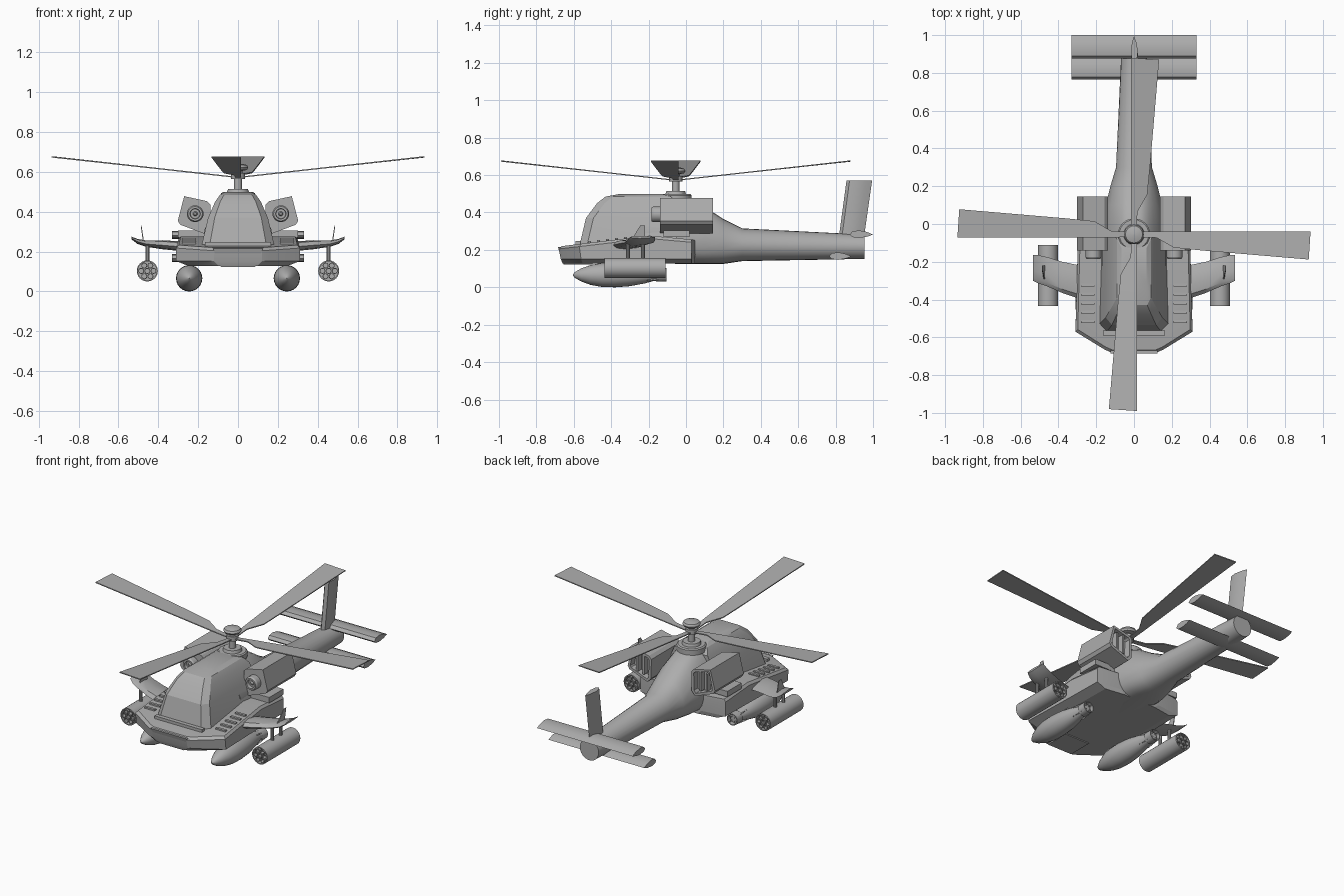
import bpy, bmesh, math

old = bpy.data.objects.get("Cube")
if old:
    bpy.data.objects.remove(old, do_unlink=True)

grey = bpy.data.materials.new("matte grey")
grey.use_nodes = True
COL = (0.42, 0.42, 0.42, 1)
grey.diffuse_color = COL
grey.node_tree.nodes["Principled BSDF"].inputs["Base Color"].default_value = COL


def add(name, bm, mirror=False, angle=30):
    bmesh.ops.recalc_face_normals(bm, faces=bm.faces)
    mesh = bpy.data.meshes.new(name)
    bm.to_mesh(mesh)
    bm.free()
    mesh.materials.append(grey)
    ob = bpy.data.objects.new(name, mesh)
    bpy.context.collection.objects.link(ob)
    bpy.ops.object.select_all(action="DESELECT")
    ob.select_set(True)
    bpy.context.view_layer.objects.active = ob
    bpy.ops.object.shade_smooth_by_angle(angle=math.radians(angle))
    if mirror:
        ob.modifiers.new("mirror", "MIRROR").use_mirror_merge = False
    return ob


def loft(bm, rings, caps=True):
    """Skin a series of closed rings with equal point counts."""
    loops = [[bm.verts.new(p) for p in ring] for ring in rings]
    n = len(loops[0])
    for a, b in zip(loops, loops[1:]):
        for i in range(n):
            j = (i + 1) % n
            bm.faces.new((a[i], a[j], b[j], b[i]))
    if caps:
        bm.faces.new(loops[0])
        bm.faces.new(loops[-1])


def lathe(bm, profile, cx, c, axis="y", n=24, caps=True):
    """Turn (position, radius) pairs about a line along y or z."""
    rings = []
    for t, r in profile:
        ring = []
        for i in range(n):
            u = r * math.cos(math.tau * i / n)
            v = r * math.sin(math.tau * i / n)
            ring.append((cx + u, t, c + v) if axis == "y" else (cx + u, c + v, t))
        rings.append(ring)
    loft(bm, rings, caps)


def box(bm, x0, x1, y0, y1, z0, z1):
    loft(bm, [[(x0, y0, z), (x1, y0, z), (x1, y1, z), (x0, y1, z)] for z in (z0, z1)])


def foil(front, back, mid, thick):
    """Lens section as (chord, height) pairs."""
    c = back - front
    shape = [(0, 0), (.12, .38), (.4, .5), (.75, .3), (1, 0), (.75, -.25), (.4, -.4), (.12, -.3)]
    return [(front + c * u, mid + thick * v) for u, v in shape]


def both_sides(half):
    return half + [(-x, *rest) for x, *rest in reversed(half)]


# Cockpit canopy, stacked upwards
bm = bmesh.new()
rings = []
for z, w, yf, yb in [(.2, .19, -.575, -.05), (.37, .15, -.535, -.05), (.45, .115, -.475, -.05),
                     (.485, .09, -.43, -.08), (.5, .065, -.35, -.13)]:
    rings.append(both_sides([(w * .78, yf, z), (w, yf + .04, z), (w, yb, z)]))
loft(bm, rings)
add("cockpit", bm, angle=20)

# Canopy sill frame
bm = bmesh.new()
box(bm, -.165, .165, -.59, -.565, .2, .247)
add("canopy_sill", bm)

# Rear fuselage and tail boom
bm = bmesh.new()
rings = []
for y, hw, z0, z1, taper, e in [(-.22, .17, .13, .485, .5, .6), (-.02, .165, .125, .485, .5, .6),
                                (.1, .15, .125, .43, .42, .65), (.2, .125, .125, .365, .25, .8),
                                (.3, .095, .14, .315, .05, 1), (.955, .065, .152, .282, 0, 1)]:
    ring = []
    for i in range(24):
        c, s = math.cos(math.tau * i / 24), math.sin(math.tau * i / 24)
        x = math.copysign(abs(c) ** e, c)
        z = math.copysign(abs(s) ** e, s)
        ring.append((hw * x * (1 - taper * max(z, 0)), y, (z0 + z1) / 2 + z * (z1 - z0) / 2))
    rings.append(ring)
loft(bm, rings)
add("tail_boom", bm, angle=40)


# Wide lower hull with chamfered belly
def deck(y):
    return .22 + .117 * (min(y, -.17) + .68) - .12 * max(y + .17, 0)


outline = [(.12, -.68), (.155, -.665), (.31, -.57), (.3, -.2), (.295, .03), (.14, .05)]
bm = bmesh.new()
loft(bm, [both_sides([(x * .8, y * .97, .128) for x, y in outline]),
          both_sides([(x, y * .985, .152) for x, y in outline]),
          both_sides([(x, y, deck(y) - .015) for x, y in outline]),
          both_sides([(x * .96, y * .98, deck(y)) for x, y in outline])])
bmesh.ops.triangulate(bm, faces=[f for f in bm.faces if len(f.verts) > 4])
add("lower_hull", bm, angle=15)

# Squared chin under the nose
bm = bmesh.new()
loft(bm, [both_sides([(.085, -.655, .122), (.085, -.5, .122)]),
          both_sides([(.125, -.685, .215), (.125, -.5, .215)])])
add("nose_chin", bm)

# Deck vents
bm = bmesh.new()
for i in range(5):
    y = -.515 + i * .048
    box(bm, .21, .28, y - .008, y + .008, deck(y) - .01, deck(y) + .007)
add("deck_vents", bm, mirror=True)

# Engine nacelles with recessed exhaust
section = [(.27, .478), (.155, .453), (.138, .435), (.14, .315), (.165, .288), (.29, .335), (.302, .355)]
bm = bmesh.new()
loft(bm, [[(x, y, z) for x, z in section] for y in (-.14, .145)])
bm.faces.ensure_lookup_table()
back = [f for f in bm.faces if f.calc_center_median().y > .14]
bmesh.ops.recalc_face_normals(bm, faces=bm.faces)
bmesh.ops.inset_individual(bm, faces=back, thickness=.018)
bmesh.ops.inset_individual(bm, faces=back, thickness=.001, depth=-.04)
for x in (.19, .235):
    box(bm, x, x + .012, .1, .14, .325, .445)
add("engine_nacelles", bm, mirror=True, angle=25)

# Intakes on the nacelle fronts
bm = bmesh.new()
lathe(bm, [(-.13, .042), (-.175, .042), (-.185, .036), (-.185, .026), (-.165, .024), (-.165, .012), (-.178, .006)],
      .215, .39)
add("engine_intakes", bm, mirror=True)

# Mounting plates below the nacelles
bm = bmesh.new()
box(bm, .15, .3, -.12, .02, .27, .305)
add("nacelle_mounts", bm, mirror=True)

# Stub wings with upright tip blades
bm = bmesh.new()
rings = []
for x, yf, yb, z, t in [(.26, -.405, -.225, .222, .055), (.38, -.365, -.2, .232, .05),
                        (.46, -.33, -.175, .238, .035), (.505, -.315, -.165, .25, .028), (.535, -.3, -.165, .268, .015)]:
    rings.append([(x, y, h) for y, h in foil(yf, yb, z, t)])
loft(bm, rings)
loft(bm, [[(x, -.3, .24), (x + .006, -.3, .24), (x + .006, -.22, .24), (x, -.22, .24)] for x in (.47,)]
     + [[(.484, -.245, .33), (.488, -.245, .33), (.488, -.22, .33), (.484, -.22, .33)]])
add("stub_wings", bm, mirror=True)

# Rocket pods with seven tubes at each end
bm = bmesh.new()
lathe(bm, [(-.41, .001), (-.41, .047), (-.435, .047), (-.435, .053), (-.11, .053), (-.11, .047), (-.13, .047),
           (-.13, .001)], .455, .103)
for k in range(7):
    a = math.tau * k / 6
    d = .031 if k < 6 else 0
    cx, cz = .455 + d * math.cos(a), .103 + d * math.sin(a)
    for y0, y1 in ((-.41, -.432), (-.13, -.113)):
        lathe(bm, [(y0, .015), (y1, .015), (y1, .011), (y0, .011)], cx, cz, n=12, caps=False)
add("rocket_pods", bm, mirror=True)

# Bombs with ring tails
bm = bmesh.new()
lathe(bm, [(-.605, .002), (-.595, .015), (-.56, .035), (-.51, .053), (-.45, .064), (-.38, .066), (-.3, .06),
           (-.22, .045), (-.15, .026), (-.12, .022)], .245, .066)
lathe(bm, [(-.16, .036), (-.105, .036), (-.105, .031), (-.16, .031)], .245, .066, caps=False)
for k in range(4):
    a = math.tau * (k + .5) / 4
    u, v = math.cos(a), math.sin(a)
    loft(bm, [[(.245 + r * u - s * v * .003, y, .066 + r * v + s * u * .003)
               for r, y in ((.02, -.25), (.045, -.2), (.035, -.11), (.015, -.11))] for s in (-1, 1)])
add("bombs", bm, mirror=True)

# Pylons holding the stores
bm = bmesh.new()
for y in (-.31, -.23):
    lathe(bm, [(.14, .01), (.235, .01)], .455, y, "z", 10)
for y in (-.42, -.3):
    box(bm, .235, .255, y - .02, y + .02, .1, .16)
add("store_pylons", bm, mirror=True)

# Rotor mast, collars and domed hub
bm = bmesh.new()
lathe(bm, [(.46, .085), (.492, .085), (.498, .078), (.498, .055), (.515, .05), (.515, .02), (.565, .02), (.565, .035),
           (.595, .035), (.595, .022), (.605, .022), (.61, .045), (.622, .052), (.634, .045), (.64, .025),
           (.642, .002)], 0, -.055, "z")
add("rotor_mast", bm)

# Four rising main blades
bm = bmesh.new()
for k in range(4):
    c, s = math.cos(math.pi / 2 * k), math.sin(math.pi / 2 * k)
    rings = []
    for r, a, b in [(.02, -.014, .014), (.12, -.018, .016), (.21, -.07, .016), (.36, -.085, .016), (.925, -.133, .016)]:
        ring = []
        for x, t in ((a, -.003), (b, -.003), (b, .003), (a, .003)):
            rr = r + (.01 if r > .9 and x > 0 else 0)
            ring.append((c * x + s * rr, s * x - c * rr - .055, .572 + .111 * r + t))
        rings.append(ring)
    loft(bm, rings)
add("main_rotor_blades", bm)

# Tail fin
bm = bmesh.new()
loft(bm, [[(h, y, z) for y, h in foil(yf, yb, 0, .042)]
          for z, yf, yb in ((.2, .808, .942), (.57, .858, .995))])
add("tail_fin", bm)

# Upper and lower tailplanes
bm = bmesh.new()
for yf, yb, z in ((.875, 1.0, .282), (.765, .885, .165)):
    loft(bm, [[(x, y, h) for y, h in foil(yf, yb, z, .045)] for x in (-.33, .33)])
add("tailplanes", bm)
